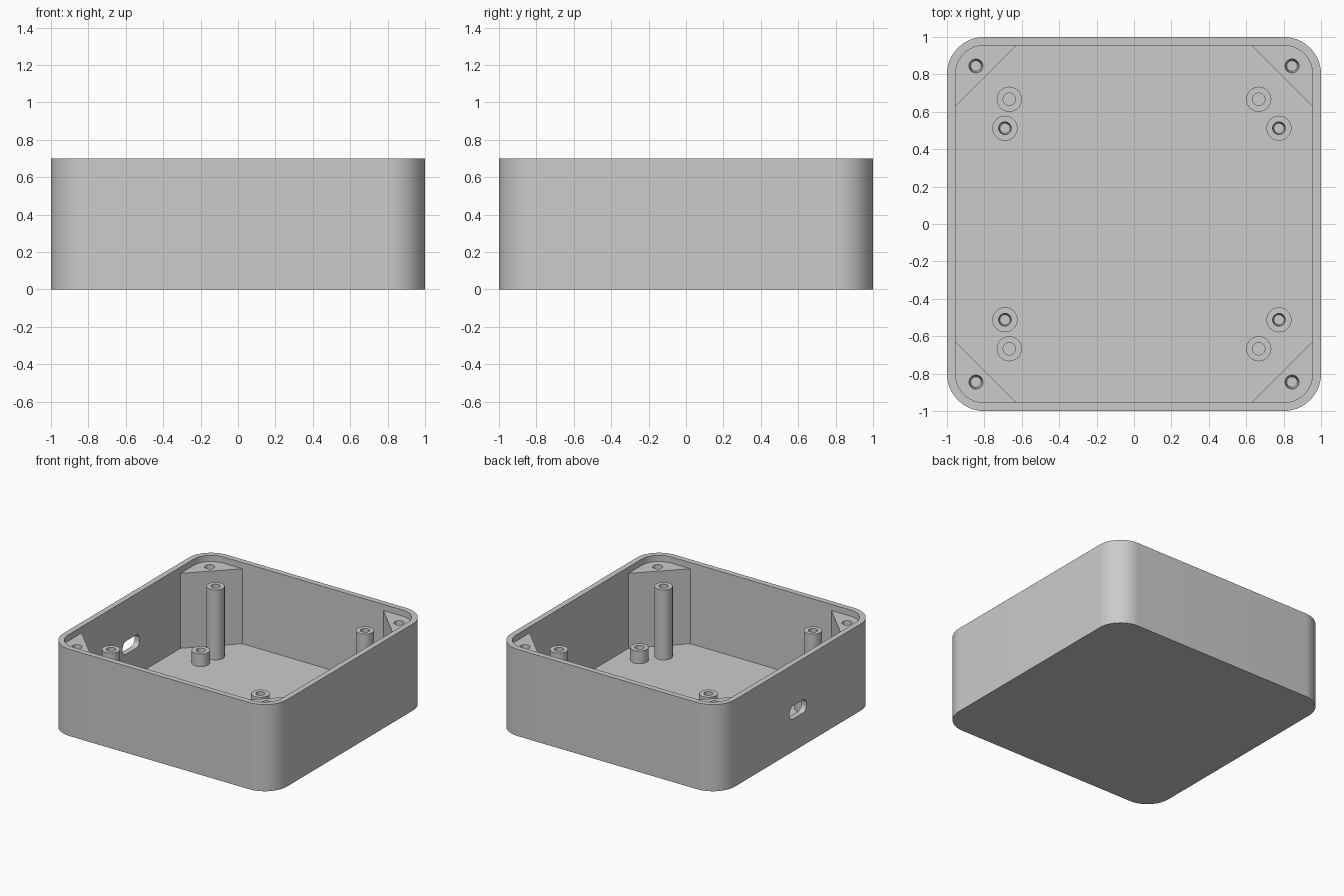
import bpy
import bmesh
from math import cos, sin, pi, radians

HEIGHT, WALL, RADIUS = 0.70, 0.045, 0.20
FLOOR, LEDGE = 0.045, 0.65

if "Cube" in bpy.data.objects:
    bpy.data.objects.remove(bpy.data.objects["Cube"], do_unlink=True)

grey = bpy.data.materials.new("plain_grey")
grey.use_nodes = True
grey.diffuse_color = (0.6, 0.6, 0.6, 1)
grey.node_tree.nodes["Principled BSDF"].inputs["Base Color"].default_value = (0.6, 0.6, 0.6, 1)


def arc(cx, cy, r, start, steps=16):
    """Quarter circle of points, counter-clockwise."""
    angles = [start + pi / 2 * i / steps for i in range(steps + 1)]
    return [(cx + r * cos(a), cy + r * sin(a)) for a in angles]


def rounded(half_x, half_y, r):
    """Rounded rectangle outline."""
    corners = [(1, 1), (-1, 1), (-1, -1), (1, -1)]
    return [p for i, (sx, sy) in enumerate(corners)
            for p in arc(sx * (half_x - r), sy * (half_y - r), r, i * pi / 2)]


def circle(cx, cy, r, n=48):
    return [(cx + r * cos(2 * pi * i / n), cy + r * sin(2 * pi * i / n)) for i in range(n)]


def loft(name, sections):
    """Closed solid through (outline, z) sections, capped at both ends."""
    bm = bmesh.new()
    rings = [[bm.verts.new((x, y, z)) for x, y in outline] for outline, z in sections]
    for a, b in zip(rings, rings[1:]):
        n = len(a)
        for i in range(n):
            j = (i + 1) % n
            bm.faces.new((a[i], a[j], b[j], b[i]))
    bm.faces.new(rings[0][::-1])
    bm.faces.new(rings[-1])
    bmesh.ops.recalc_face_normals(bm, faces=bm.faces)
    mesh = bpy.data.meshes.new(name)
    bm.to_mesh(mesh)
    bm.free()
    mesh.materials.append(grey)
    obj = bpy.data.objects.new(name, mesh)
    bpy.context.collection.objects.link(obj)
    return obj


def activate(obj):
    bpy.ops.object.select_all(action='DESELECT')
    obj.select_set(True)
    bpy.context.view_layer.objects.active = obj


def cut(obj, cutter):
    """Subtract the cutter, then discard it."""
    mod = obj.modifiers.new("cut", 'BOOLEAN')
    mod.operation, mod.solver, mod.object = 'DIFFERENCE', 'EXACT', cutter
    activate(obj)
    bpy.ops.object.modifier_apply(modifier=mod.name)
    bpy.data.objects.remove(cutter, do_unlink=True)


def finish(obj, mirror_x=False, mirror_y=False):
    """Mirror across the centre planes and smooth the round faces."""
    activate(obj)
    if mirror_x or mirror_y:
        mod = obj.modifiers.new("mirror", 'MIRROR')
        mod.use_axis = (mirror_x, mirror_y, False)
        mod.use_mirror_merge = False
        bpy.ops.object.modifier_apply(modifier=mod.name)
    bpy.ops.object.shade_smooth_by_angle(angle=radians(30))


def standoff(name, x, y, top, r_top, r_bottom, depth, mirror_x):
    """Round post with a screw hole, mirrored front to back."""
    post = loft(name, [(circle(x, y, 0.067), FLOOR - 0.01),
                       (circle(x, y, 0.067), top),
                       (circle(x, y, r_top), top),
                       (circle(x, y, r_bottom), top - depth)])
    finish(post, mirror_x, True)


# Open tray with rounded corners
outer = rounded(1, 1, RADIUS)
inner = rounded(1 - WALL, 1 - WALL, RADIUS - WALL)
tray = loft("case_tray", [(outer, 0), (outer, HEIGHT), (inner, HEIGHT), (inner, FLOOR)])

# Cable slot through the right-hand wall (-x)
slot = loft("slot_cutter", [(rounded(0.053, 0.107, 0.045), -0.1),
                            (rounded(0.053, 0.107, 0.045), 0.1)])
slot.rotation_euler.y = pi / 2
slot.location = (-1, 0, 0.315)
bpy.context.view_layer.update()
cut(tray, slot)
finish(tray)

# Corner blocks that carry the lid screws, sunk slightly into the wall
edge = 1 - WALL + 0.01
block_outline = [(edge, 0.62)] + arc(0.8, 0.8, edge - 0.8, 0) + [(0.62, edge)]
blocks = loft("corner_blocks", [(block_outline, FLOOR - 0.01), (block_outline, LEDGE)])
cut(blocks, loft("screw_hole_cutter", [(circle(0.845, 0.845, 0.028), LEDGE - 0.16),
                                       (circle(0.845, 0.845, 0.037), LEDGE),
                                       (circle(0.845, 0.845, 0.037), LEDGE + 0.03)]))
finish(blocks, True, True)

# Tall and short standoffs on the floor
standoff("tall_standoffs", 0.667, 0.667, 0.61, 0.033, 0.033, 0.20, True)
standoff("short_standoffs_right", -0.69, 0.512, 0.147, 0.034, 0.027, 0.09, False)
standoff("short_standoffs_left", 0.775, 0.512, 0.147, 0.034, 0.027, 0.09, False)
